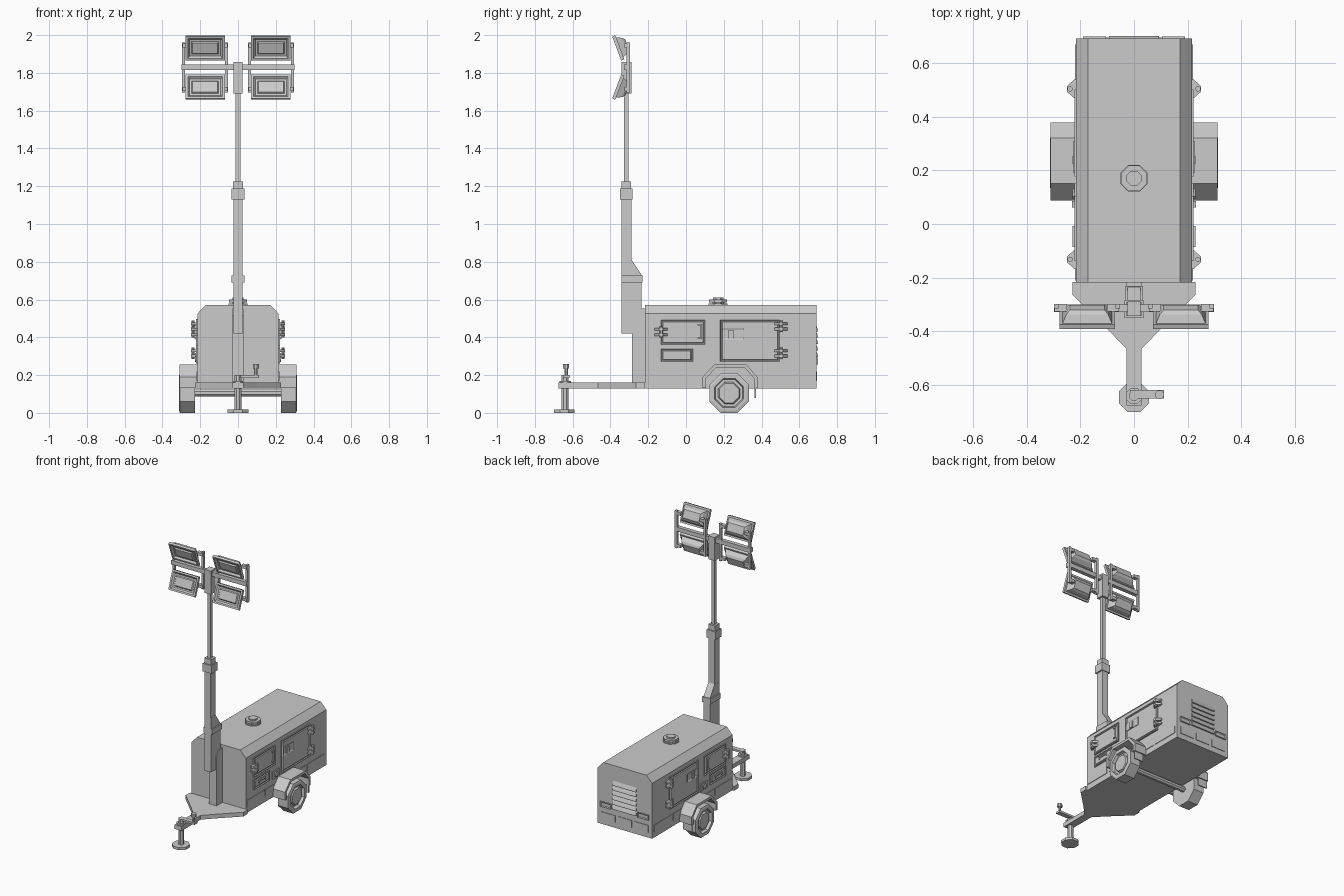
import bpy, bmesh, math
from mathutils import Vector, Matrix

cube = bpy.data.objects.get("Cube")
if cube:
    bpy.data.objects.remove(cube, do_unlink=True)

grey = bpy.data.materials.new("plain grey")
grey.use_nodes = True
COLOUR = (0.6, 0.6, 0.6, 1)
grey.diffuse_color = COLOUR
grey.node_tree.nodes["Principled BSDF"].inputs["Base Color"].default_value = COLOUR


def finish(name, bm):
    bmesh.ops.recalc_face_normals(bm, faces=bm.faces)
    mesh = bpy.data.meshes.new(name)
    bm.to_mesh(mesh)
    bm.free()
    mesh.materials.append(grey)
    obj = bpy.data.objects.new(name, mesh)
    bpy.context.collection.objects.link(obj)
    return obj


def box_bm(x, y, z):
    bm = bmesh.new()
    bmesh.ops.create_cube(bm, size=1)
    for v in bm.verts:
        v.co = Vector([(r[0] + r[1]) / 2 + c * abs(r[1] - r[0]) for r, c in zip((x, y, z), v.co)])
    return bm


def box(name, x, y, z):
    return finish(name, box_bm(x, y, z))


def prism(name, profile, axis, lo, hi):
    """Extrude a 2D outline along an axis; the outline uses the other two axes in order."""
    bm = bmesh.new()
    def point(p, d):
        c = list(p)
        c.insert("xyz".index(axis), d)
        return bm.verts.new(c)
    face = bm.faces.new([point(p, lo) for p in profile])
    out = bmesh.ops.extrude_face_region(bm, geom=[face])
    step = Vector([hi - lo if a == axis else 0 for a in "xyz"])
    bmesh.ops.translate(bm, vec=step, verts=[v for v in out["geom"] if isinstance(v, bmesh.types.BMVert)])
    return finish(name, bm)


def ngon(cx, cy, apothem, n=8):
    r = apothem / math.cos(math.pi / n)
    return [(cx + r * math.cos((i + .5) * 2 * math.pi / n),
             cy + r * math.sin((i + .5) * 2 * math.pi / n)) for i in range(n)]


def inset_steps(bm, direction, steps):
    """Inset the outermost face in a direction through (thickness, depth) steps."""
    d = Vector(direction)
    bm.normal_update()
    facing = [f for f in bm.faces if f.normal.dot(d) > .99]
    face = max(facing, key=lambda f: f.calc_center_median().dot(d))
    for thick, depth in steps:
        bmesh.ops.inset_region(bm, faces=[face], thickness=thick, depth=depth, use_even_offset=True)


GROOVE = [(.004, 0), (.003, -.006), (.005, 0), (.003, .006)]

# Canopy body
prism("canopy", [(-.215, .13), (.215, .13), (.215, .525), (.171, .572), (-.171, .572), (-.215, .525)],
      "y", -.218, .69)

# Roof filler cap
prism("cap_flange", ngon(0, .17, .05), "z", .572, .58)
prism("cap_neck", ngon(0, .17, .03), "z", .57, .59)
prism("cap_lid", ngon(0, .17, .048), "z", .585, .6)
prism("cap_top", ngon(0, .17, .028), "z", .6, .61)

# Chassis deck and drawbar
deck = [(.228, -.216), (.228, -.265), (.1, -.39), (.028, -.465), (.028, -.675)]
prism("drawbar_deck", deck + [(-x, y) for x, y in reversed(deck)], "z", .13, .16)

# Jack stand with crank
prism("jack_foot", ngon(0, -.645, .055), "z", 0, .018)
prism("jack_collar", ngon(0, -.64, .03), "z", .16, .17)
prism("jack_post", ngon(0, -.64, .018), "z", .01, .2)
box("crank_arm", (-.015, .112), (-.65, -.617), (.186, .2))
prism("crank_handle", ngon(.095, -.635, .009), "z", .19, .245)
prism("crank_knob", ngon(.095, -.635, .016), "z", .235, .258)

# Axle
prism("axle", ngon(.228, .105, .018), "x", -.25, .25)


def hinge(name, s, y, z):
    for k in (-1, 1):
        prism(f"{name}_leaf", [(s * .214, y - .035), (s * .222, y - .035), (s * .25, y - .01),
                               (s * .25, y + .01), (s * .222, y + .035), (s * .214, y + .035)],
              "z", z + k * .014 - .007, z + k * .014 + .007)
    prism(f"{name}_pin", ngon(s * .238, y, .009), "z", z - .03, z + .03)


for side, s in (("left", 1), ("right", -1)):
    # Wheel: tyre with stepped rim
    bm = bmesh.new()
    bmesh.ops.create_cone(bm, cap_ends=True, segments=8, radius1=.1135, radius2=.1135, depth=.08)
    bmesh.ops.transform(bm, verts=bm.verts, matrix=Matrix.Translation((s * .268, .228, .105))
                        @ Matrix.Rotation(math.pi / 2, 4, "Y") @ Matrix.Rotation(math.pi / 8, 4, "Z"))
    inset_steps(bm, (s, 0, 0), [(.012, .004), (.016, 0), (.005, -.02), (.014, 0), (.006, .014)])
    finish(f"{side}_wheel", bm)

    # Angular mudguard and flap
    outer = [(.088, .132), (.088, .19), (.15, .256), (.32, .256), (.378, .19), (.378, .132)]
    inner = [(.36, .132), (.36, .183), (.312, .238), (.158, .238), (.106, .183), (.106, .132)]
    prism(f"{side}_mudguard", outer + inner, "x", s * .21, s * .31)
    box(f"{side}_mud_flap", (s * .235, s * .305), (.362, .37), (.08, .14))

    # Doors, drawer and socket panels with grooved borders
    for part, y, z in (("front_door", (-.137, .105), (.357, .497)),
                       ("rear_door", (.177, .5), (.267, .497)),
                       ("drawer", (-.137, .04), (.267, .342))):
        bm = box_bm((s * .21, s * .222), y, z)
        inset_steps(bm, (s, 0, 0), GROOVE)
        finish(f"{side}_{part}", bm)
    box(f"{side}_socket_plate", (s * .21, s * .222), (.074, .15), (.262, .315))
    prism(f"{side}_socket", ngon(.112, .288, .018), "x", s * .22, s * .228)

    # Handles and latch
    box(f"{side}_door_handle", (s * .22, s * .23), (.076, .086), (.39, .468))
    for z in (.39, .462):
        box(f"{side}_handle_end", (s * .22, s * .23), (.062, .086), (z, z + .008))
    box(f"{side}_drawer_pull", (s * .22, s * .228), (-.085, -.008), (.308, .316))
    for y in (-.085, -.014):
        box(f"{side}_pull_end", (s * .22, s * .228), (y, y + .006), (.298, .316))
    bm = box_bm((s * .215, s * .226), (.19, .308), (.388, .447))
    inset_steps(bm, (s, 0, 0), [(.006, -.004)])
    finish(f"{side}_latch_plate", bm)
    box(f"{side}_latch_lever", (s * .215, s * .23), (.225, .252), (.394, .44))

    for y, z in ((.503, .458), (.503, .315), (-.132, .428)):
        hinge(f"{side}_hinge", s, y, z)

    # Lower reflector strips
    for y0, y1 in ((-.21, -.015), (0, .088), (.37, .455), (.472, .668)):
        box(f"{side}_lower_plate", (s * .21, s * .219), (y0, y1), (.17, .22))

    # Rear lamp and corner plate
    bm = box_bm((s * .105, s * .19), (.685, .698), (.257, .292))
    inset_steps(bm, (0, 1, 0), [(.006, -.005)])
    finish(f"{side}_tail_lamp", bm)
    box(f"{side}_rear_plate", (s * .075, s * .186), (.685, .694), (.168, .218))

    # Floodlights, upper pair tipped down and lower pair tipped up
    for level, z, tilt in (("upper", 1.929, 20.5), ("lower", 1.728, -20.5)):
        bm = box_bm((-.104, .104), (0, .018), (-.068, .068))
        inset_steps(bm, (0, 1, 0), [(.012, 0), (.014, .03), (.014, .012)])
        inset_steps(bm, (0, -1, 0), [(.012, 0), (.01, -.012), (.01, 0), (.006, .008)])
        lamp = finish(f"{side}_{level}_floodlight", bm)
        lamp.location = (s * .174, -.367, z)
        lamp.rotation_euler.x = math.radians(tilt)
        pivot = 1.83 + math.copysign(.115, tilt)
        for x0, x1 in ((.055, .1), (.25, .295)):
            box(f"{side}_{level}_pivot", (s * x0, s * x1), (-.325, -.297), (pivot - .01, pivot + .01))
    for x in (.06, .289):
        box(f"{side}_lamp_upright", (s * (x - .008), s * (x + .008)), (-.315, -.297), (1.695, 1.962))

# Rear centre plate and louvres
box("rear_centre_plate", (-.056, .056), (.685, .694), (.168, .218))
for i in range(6):
    z = .262 + i * .034
    prism("louvre", [(.685, z), (.7, z), (.7, z + .006), (.69, z + .03), (.685, z + .03)], "x", -.093, .093)

# Mast support and bracket
prism("mast_support", [(-.218, .15), (-.285, .15), (-.285, .515), (-.25, .552), (-.218, .552)], "x", -.03, .03)
prism("mast_bracket", [(-.342, .42), (-.285, .42), (-.285, .51), (-.25, .55), (-.235, .55),
                       (-.235, .73), (-.288, .81), (-.342, .81)], "x", -.025, .025)
box("bracket_collar", (-.034, .034), (-.342, -.23), (.69, .728))

# Telescopic mast
box("mast_outer", (-.024, .024), (-.342, -.288), (.42, 1.14))
box("mast_collar", (-.035, .035), (-.35, -.282), (1.13, 1.187))
box("mast_neck", (-.027, .027), (-.342, -.29), (1.18, 1.225))
box("mast_inner", (-.0125, .0125), (-.329, -.304), (1.2, 1.72))
box("mast_head", (-.025, .025), (-.342, -.288), (1.69, 1.857))
box("crossbar", (-.298, .298), (-.328, -.3), (1.815, 1.845))
